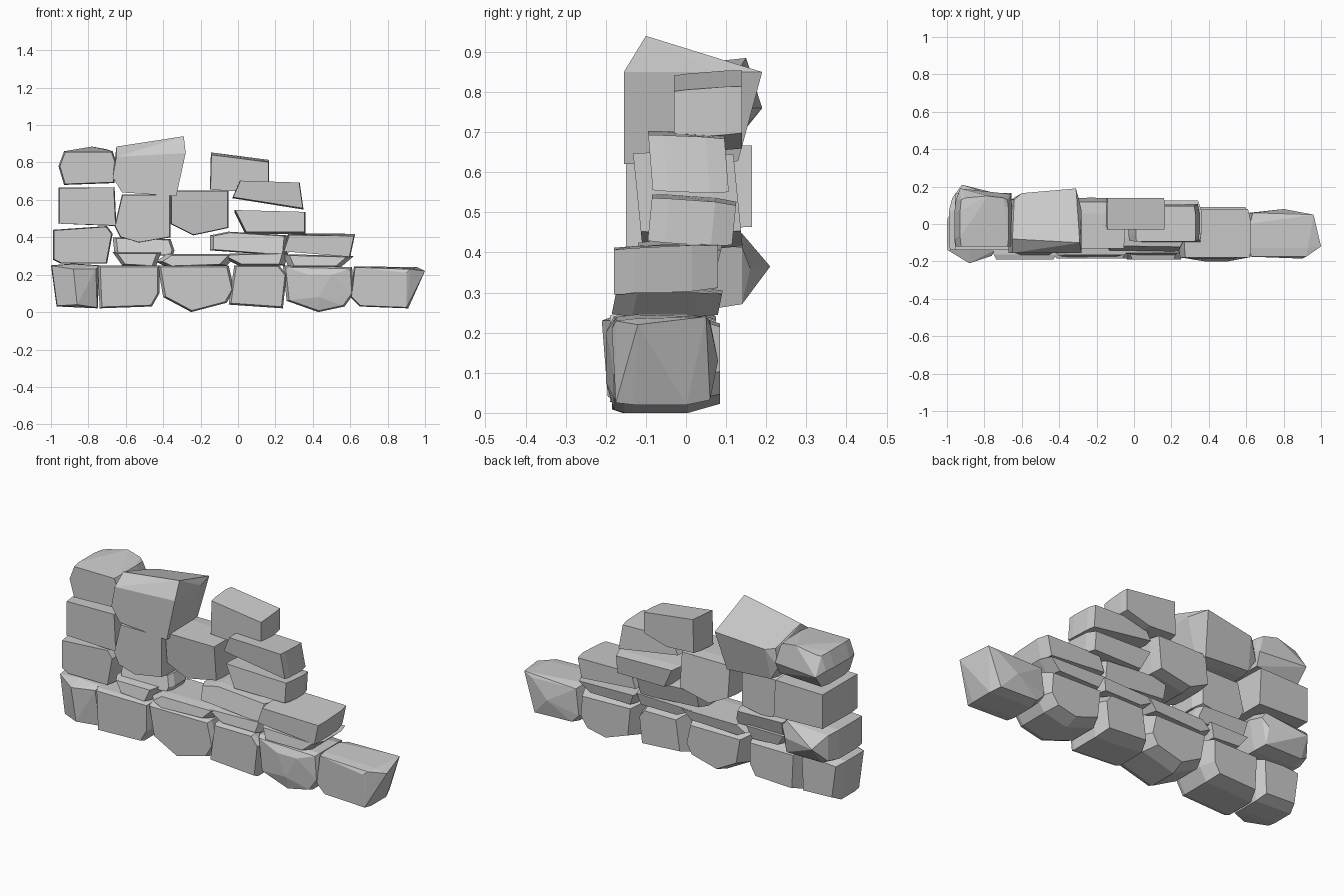
import bpy, bmesh, math


def stone(name, outline, y0, y1, front=0.95, back=0.88, mid=(0.2, 0.75),
          tilt=0.0, lean=0.0, extra=()):
    """Faceted block: hull of an (x, z) outline swept in y, narrowed at both ends.
    tilt raises it towards the back, lean moves its top backwards."""
    cx = sum(p[0] for p in outline) / len(outline)
    cz = sum(p[1] for p in outline) / len(outline)
    cy = (y0 + y1) / 2
    rings = [(y0, front)] + [(y0 + (y1 - y0) * m, 1.0) for m in mid] + [(y1, back)]
    bm = bmesh.new()
    for y, s in rings:
        for x, z in outline:
            dx, dz = (x - cx) * s, (z - cz) * s
            bm.verts.new((cx + dx, y + lean * dz, cz + dz + tilt * (y - cy)))
    for p in extra:
        bm.verts.new(p)
    hull = bmesh.ops.convex_hull(bm, input=bm.verts[:])
    loose = {v for v in hull["geom_interior"] + hull["geom_unused"]
             if isinstance(v, bmesh.types.BMVert)}
    bmesh.ops.delete(bm, geom=list(loose), context='VERTS')
    bmesh.ops.dissolve_limit(bm, angle_limit=math.radians(5),
                             verts=bm.verts[:], edges=bm.edges[:])
    bmesh.ops.recalc_face_normals(bm, faces=bm.faces[:])
    me = bpy.data.meshes.new(name)
    bm.to_mesh(me)
    bm.free()
    ob = bpy.data.objects.new(name, me)
    bpy.context.collection.objects.link(ob)
    return ob


# Heavy foundation stones
base = dict(front=.93, back=.8, mid=(.1, .7))
stone("base_stone_1", [(-1, .25), (-.97, .03), (-.75, .02), (-.74, .25), (-.88, .26)],
      -.14, .075, .97, .8, extra=[(-.88, -.21, .23), (-.86, -.195, .04), (-.76, -.17, .23)])
stone("base_stone_2", [(-.75, .25), (-.74, .02), (-.46, .03), (-.42, .1), (-.42, .25)],
      -.19, .075, **base)
stone("base_stone_3", [(-.43, .25), (-.4, .08), (-.25, .0), (-.06, .05), (-.02, .12), (-.05, .25)],
      -.185, .075, **base)
stone("base_stone_4", [(-.02, .25), (-.05, .04), (.24, .02), (.26, .2), (.22, .25)],
      -.19, .075, **base)
stone("base_stone_5", [(.24, .25), (.26, .06), (.43, .0), (.57, .03), (.62, .1), (.61, .24)],
      -.18, .085, **base, extra=[(.38, -.2, .2), (.5, -.2, .2), (.43, -.2, .08)])
stone("base_stone_6", [(.62, .245), (.6, .08), (.65, .03), (.91, .02), (.93, .235)],
      -.175, .06, .95, .88, extra=[(1, -.12, .22), (.96, .05, .24), (.8, .08, .13), (.9, -.185, .21)])

# Thin levelling slabs above the foundation
slab = dict(front=.8, lean=.2)
stone("slab_1", [(-.67, .32), (-.62, .25), (-.44, .24), (-.41, .32)], -.16, .07, **slab)
stone("slab_2", [(-.44, .27), (-.38, .24), (-.06, .25), (0, .31), (-.38, .31)], -.17, .075, **slab)
stone("slab_3", [(-.12, .31), (0, .25), (.25, .25), (.27, .32)], -.16, .07, **slab)
stone("slab_4", [(.24, .31), (.27, .24), (.55, .24), (.62, .3)], -.18, .085, **slab)

# Left end column
stone("end_stone_lower", [(-.99, .44), (-.99, .28), (-.95, .26), (-.7, .26), (-.67, .42), (-.7, .46)],
      -.14, .14, .96, .88, extra=[(-.92, .21, .365), (-.72, .16, .36)])
stone("end_stone_middle", [(-.96, .665), (-.96, .47), (-.65, .46), (-.66, .67)],
      -.14, .165, .97, .97)
stone("end_stone_upper", [(-.93, .86), (-.96, .78), (-.93, .68), (-.66, .69), (-.65, .8), (-.67, .86)],
      -.12, .13, .95, .95, extra=[(-.93, .19, .76), (-.66, .16, .76), (-.9, .14, .86), (-.78, .15, .885), (-.7, .14, .87)])

# Infill stones beside the column
stone("filler_stone", [(-.67, .4), (-.66, .31), (-.35, .3), (-.34, .33), (-.36, .39)],
      -.1, .07, .9, lean=.3)
stone("upright_stone", [(-.66, .46), (-.62, .63), (-.36, .63), (-.36, .4), (-.53, .37), (-.63, .4)],
      -.15, .06, .97, .85)
stone("wedge_stone", [(-.36, .65), (-.36, .47), (-.24, .41), (-.05, .45), (-.05, .65)],
      -.12, .13, .97, .95, lean=-.1)

# Large capping stone at the top left
stone("cap_stone", [(-.65, .83), (-.28, .85), (-.33, .62), (-.62, .64), (-.67, .72)],
      -.155, .13, 1, .93, mid=(.1, .8),
      extra=[(-.29, -.1, .94), (-.65, -.08, .885), (-.31, .19, .85), (-.6, .165, .82)])

# Stepped stones descending to the right
stone("step_stone_1", [(-.15, .41), (-.15, .33), (.26, .3), (.27, .41), (-.05, .43)],
      -.13, .08, .9, lean=.25)
stone("step_stone_2", [(.27, .42), (.24, .33), (.6, .3), (.625, .415)], -.18, .08, .97, .92, tilt=.05)
stone("step_stone_3", [(-.02, .54), (.04, .42), (.36, .42), (.36, .53)],
      -.09, .12, .97, .9, tilt=-.07, lean=.1)
stone("step_stone_4", [(.01, .7), (-.03, .61), (.35, .55), (.33, .69)],
      -.09, .1, .98, .95, tilt=-.04, lean=-.08)
stone("step_stone_top", [(-.145, .85), (-.15, .66), (.02, .65), (.165, .69), (.165, .81)],
      -.03, .14, .98, .97, tilt=.08)
